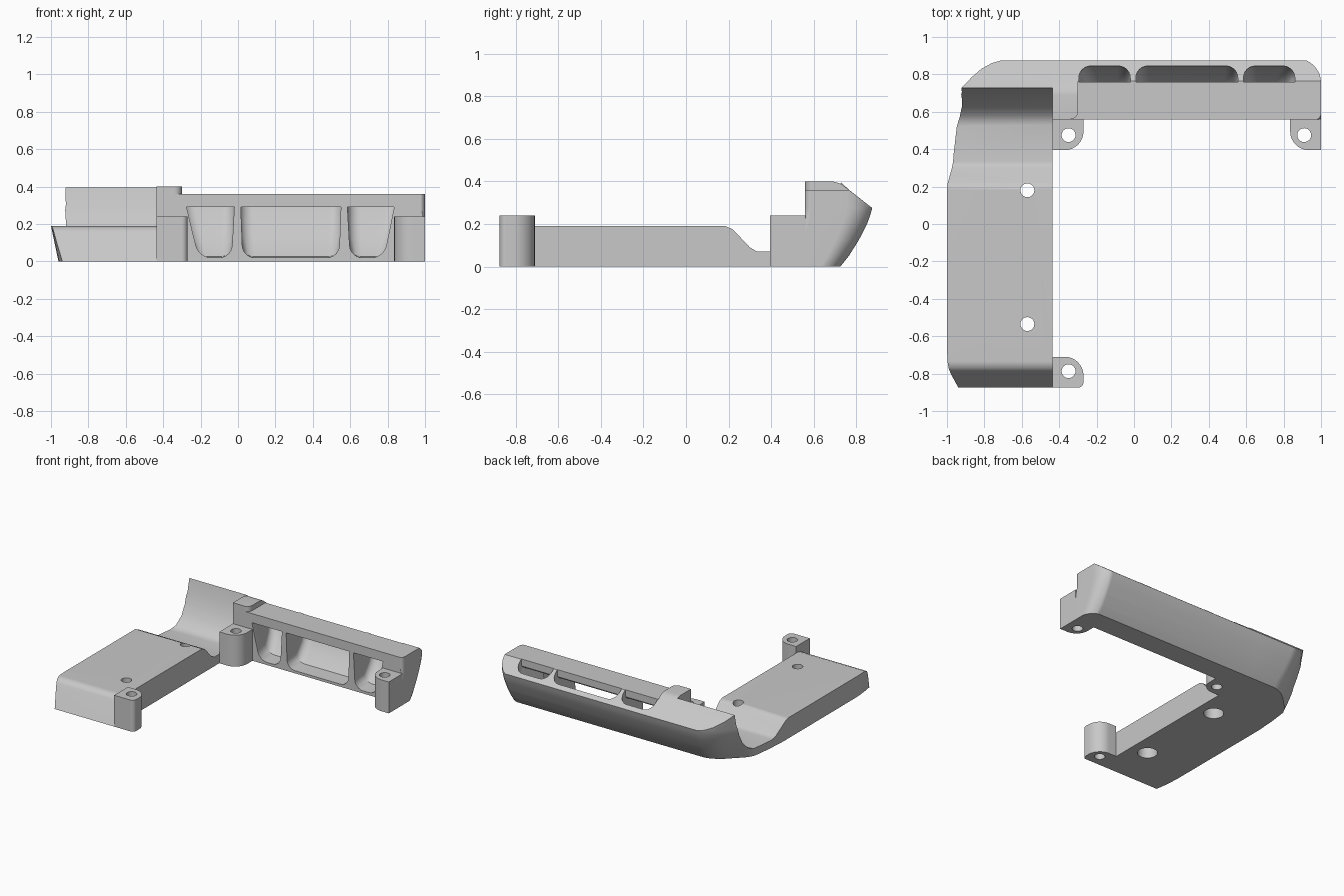
import bpy, bmesh, math
from mathutils import Vector

cube = bpy.data.objects.get("Cube")
if cube:
    bpy.data.objects.remove(cube)

grey = bpy.data.materials.new("plain grey")
grey.use_nodes = True
grey.diffuse_color = (0.58, 0.58, 0.58, 1)
grey.node_tree.nodes["Principled BSDF"].inputs["Base Color"].default_value = (0.58, 0.58, 0.58, 1)


def loft(name, rings):
    """Closed solid through rings with equal point counts."""
    bm = bmesh.new()
    loops = [[bm.verts.new(p) for p in ring] for ring in rings]
    n = len(loops[0])
    for a, b in zip(loops, loops[1:]):
        for i in range(n):
            j = (i + 1) % n
            bm.faces.new((a[i], a[j], b[j], b[i]))
    bm.faces.new(loops[0][::-1])
    bm.faces.new(loops[-1])
    bmesh.ops.recalc_face_normals(bm, faces=bm.faces)
    mesh = bpy.data.meshes.new(name)
    bm.to_mesh(mesh)
    bm.free()
    mesh.materials.append(grey)
    obj = bpy.data.objects.new(name, mesh)
    bpy.context.collection.objects.link(obj)
    return obj


def extrude_x(name, profile, x0, x1):
    return loft(name, [[(x, y, z) for y, z in profile] for x in (x0, x1)])


def extrude_z(name, outline, z0, z1):
    return loft(name, [[(x, y, z) for x, y in outline] for z in (z0, z1)])


def cylinder(x, y, r, z0, z1):
    ring = [(x + r * math.cos(i * math.tau / 32), y + r * math.sin(i * math.tau / 32)) for i in range(32)]
    return extrude_z("cutter", ring, z0, z1)


def boolean(obj, tool, operation, keep=False):
    mod = obj.modifiers.new("cut", 'BOOLEAN')
    mod.operation = operation
    mod.solver = 'EXACT'
    mod.object = tool
    bpy.context.view_layer.objects.active = obj
    bpy.ops.object.modifier_apply(modifier=mod.name)
    if not keep:
        bpy.data.objects.remove(tool)


def rounded(points):
    """Outline from (x, y, radius) corners."""
    out = []
    n = len(points)
    for i, (x, y, r) in enumerate(points):
        c = Vector((x, y))
        if r == 0:
            out.append(tuple(c))
            continue
        a = (Vector(points[i - 1][:2]) - c).normalized() * r
        b = (Vector(points[(i + 1) % n][:2]) - c).normalized() * r
        for k in range(9):
            t = k * math.pi / 16
            out.append(tuple(c + a * (1 - math.sin(t)) + b * (1 - math.cos(t))))
    return out


# Rolled outer face shared by the whole back side, top to bottom
outer = [(0.875, 0.275), (0.865, 0.24), (0.85, 0.2), (0.812, 0.125), (0.765, 0.05), (0.725, 0)]

# Outer plan envelope: flares outward with height, tucks in toward the base
plan = [(-0.975, -0.9), (-0.988, -0.82), (-0.996, -0.75), (-1, -0.66), (-1, 0.2),
        (-0.99, 0.4), (-0.972, 0.58), (-0.948, 0.64), (-0.91, 0.69), (-0.877, 0.73),
        (-0.835, 0.785), (-0.79, 0.83), (-0.74, 0.86), (-0.68, 0.878)]
plan += rounded([(-0.6, 0.885, 0), (1, 0.885, 0.13), (1, 0.56, 0.03), (0.9, 0.55, 0)])
plan += [(-0.3, -0.95)]


def plan_ring(z, back):
    f = (back - 0.2) / 0.675
    ring = []
    for x, y in plan:
        if x < -0.5:
            x -= 0.21 * (z - 0.19)
        if y > 0.2:
            y = 0.2 + (y - 0.2) * f
        ring.append((x, y, z))
    return ring


layers = [(-0.01, 0.72)] + [(z, y) for y, z in outer[-2::-1]] + [(0.45, 0.875)]
envelope = loft("envelope", [plan_ring(z, y) for z, y in layers])

# Side plate with trough and curved back corner
side_plate = extrude_x("side_plate", [
    (-0.875, 0), (-0.79, 0.155), (-0.77, 0.178), (-0.735, 0.19), (0.185, 0.19),
    (0.22, 0.175), (0.30, 0.09), (0.335, 0.07), (0.53, 0.07), (0.58, 0.09),
    (0.63, 0.145), (0.67, 0.215), (0.705, 0.30), (0.728, 0.395), (0.77, 0.357)] + outer, -1.1, -0.435)

# Raised block at the junction, with one rounded upright edge
corner_block = extrude_x("corner_block", [
    (0.56, 0), (0.56, 0.4), (0.69, 0.4), (0.73, 0.388), (0.77, 0.357)] + outer, -0.435, -0.3)
boolean(corner_block, extrude_z("cutter", rounded([
    (-0.5, 0.56, 0), (-0.3, 0.56, 0.04), (-0.3, 1, 0), (-0.5, 1, 0)]), -0.1, 0.5), 'INTERSECT')

# Long back wall
back_wall = extrude_x("back_wall", [(0.56, 0), (0.56, 0.36), (0.765, 0.36)] + outer, -0.4, 1.05)

for part in (side_plate, corner_block, back_wall):
    boolean(part, envelope, 'INTERSECT', keep=True)
bpy.data.objects.remove(envelope)

# Scooped pockets: enter from the front, curve up and out of the sloped top
stations = [((0.5, 0.29), (0.5, 0.02)), ((0.58, 0.29), (0.58, 0.02)),
            ((0.67, 0.29), (0.68, 0.025)), ((0.72, 0.29), (0.76, 0.1)),
            ((0.75, 0.295), (0.81, 0.19)), ((0.76, 0.31), (0.845, 0.29)),
            ((0.76, 0.42), (0.845, 0.42))]


def pocket(top, bottom, exit_span):
    rings = []
    for k, (a, b) in enumerate(stations):
        t = min(1, max(0, (k - 1) / 4))
        a, b = Vector(a), Vector(b)
        mix = lambda p, q, s: p + (q - p) * s
        inner = [mix(top[i], exit_span[i], t) for i in (0, 1)]
        deep = [mix(bottom[i], exit_span[i], t) for i in (0, 1)]
        r = 0.065
        depth = (b - a).length
        side = [(0, 0)]
        for s in range(7):
            w = s * math.pi / 12
            side.append((r * (1 - math.cos(w)), 1 - r / depth * (1 - math.sin(w))))
        left = [(mix(inner[0], deep[0], d) + i, *a.lerp(b, d)) for i, d in side]
        right = [(mix(inner[1], deep[1], d) - i, *a.lerp(b, d)) for i, d in side]
        rings.append(left + right[::-1])
    return loft("cutter", rings)


for spans in [((-0.275, -0.02), (-0.21, -0.035), (-0.295, -0.02)),
              ((0.015, 0.55), (0.025, 0.54), (0.01, 0.555)),
              ((0.585, 0.835), (0.60, 0.78), (0.585, 0.86))]:
    boolean(back_wall, pocket(*spans), 'DIFFERENCE')

# Screw bosses
bosses = [
    ("front_boss", [(-0.435, -0.875, 0), (-0.27, -0.875, 0.03), (-0.27, -0.71, 0.1), (-0.435, -0.71, 0)], (-0.35, -0.787)),
    ("corner_boss", [(-0.435, 0.395, 0), (-0.27, 0.395, 0.1), (-0.27, 0.562, 0), (-0.435, 0.562, 0)], (-0.35, 0.475)),
    ("end_boss", [(0.835, 0.395, 0.1), (1, 0.395, 0), (1, 0.562, 0), (0.835, 0.562, 0)], (0.91, 0.475))]
parts = [side_plate, corner_block, back_wall]
for name, corners, hole in bosses:
    boss = extrude_z(name, rounded(corners), 0, 0.24)
    boolean(boss, cylinder(*hole, 0.037, -0.1, 0.5), 'DIFFERENCE')
    parts.append(boss)

# Plate screw holes, counterbored from below
for y in (0.18, -0.535):
    boolean(side_plate, cylinder(-0.57, y, 0.037, -0.1, 0.5), 'DIFFERENCE')
    boolean(side_plate, cylinder(-0.57, y, 0.07, -0.1, 0.09), 'DIFFERENCE')

# Smooth curved faces, keep hard edges and flat large faces
bpy.ops.object.select_all(action='DESELECT')
for part in parts:
    part.select_set(True)
bpy.context.view_layer.objects.active = side_plate
bpy.ops.object.shade_smooth_by_angle(angle=math.radians(32))
for part in parts:
    part.modifiers.new("even shading", 'WEIGHTED_NORMAL').keep_sharp = True
